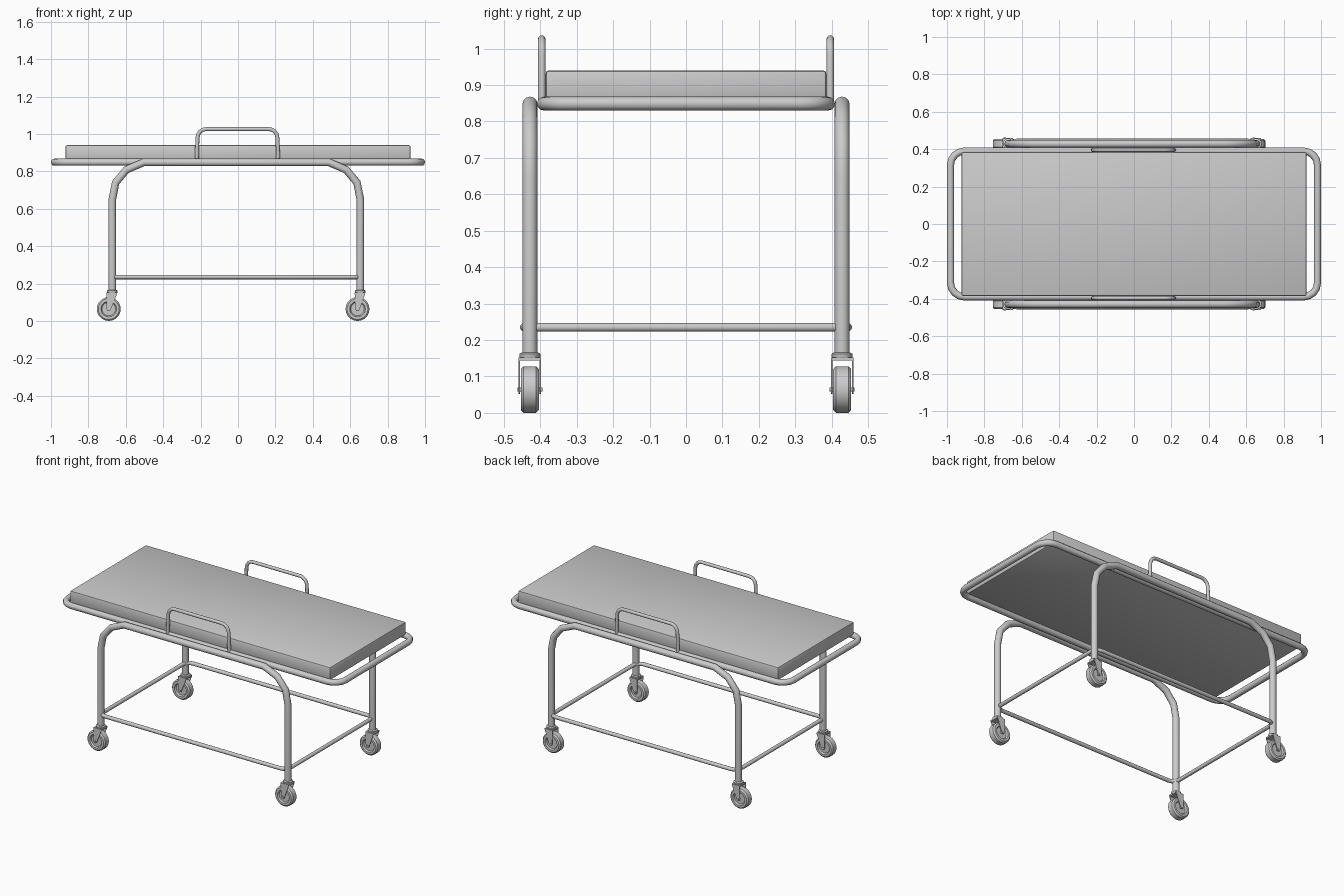
import bpy, bmesh, math
from mathutils import Vector, Matrix

if "Cube" in bpy.data.objects:
    bpy.data.objects.remove(bpy.data.objects["Cube"])


def smooth(obj, angle=40):
    bpy.ops.object.select_all(action='DESELECT')
    obj.select_set(True)
    bpy.context.view_layer.objects.active = obj
    bpy.ops.object.shade_smooth_by_angle(angle=math.radians(angle))


def fillet(points, radius, steps, closed):
    """Round the corners of a path with arcs."""
    pts = [Vector(p) for p in points]
    out = []
    for i, p in enumerate(pts):
        if not closed and i in (0, len(pts) - 1):
            out.append(p)
            continue
        a = (pts[i - 1] - p).normalized()
        b = (pts[(i + 1) % len(pts)] - p).normalized()
        for k in range(steps + 1):
            t = math.pi / 2 * k / steps
            out.append(p + a * radius * (1 - math.sin(t)) + b * radius * (1 - math.cos(t)))
    return out


def tube(name, points, r, closed=False, corner=0, steps=4, res=4):
    pts = fillet(points, corner, steps, closed) if corner else points
    cu = bpy.data.curves.new(name, 'CURVE')
    cu.dimensions = '3D'
    cu.bevel_depth = r
    cu.bevel_resolution = res
    cu.use_fill_caps = True
    sp = cu.splines.new('POLY')
    sp.points.add(len(pts) - 1)
    for q, p in zip(sp.points, pts):
        q.co = (*p, 1)
    sp.use_cyclic_u = closed
    obj = bpy.data.objects.new(name, cu)
    bpy.context.collection.objects.link(obj)
    bpy.ops.object.select_all(action='DESELECT')
    obj.select_set(True)
    bpy.context.view_layer.objects.active = obj
    bpy.ops.object.convert(target='MESH')
    obj = bpy.context.view_layer.objects.active
    smooth(obj)
    return obj


def mesh_object(name, bm):
    bmesh.ops.recalc_face_normals(bm, faces=bm.faces[:])
    me = bpy.data.meshes.new(name)
    bm.to_mesh(me)
    bm.free()
    obj = bpy.data.objects.new(name, me)
    bpy.context.collection.objects.link(obj)
    return obj


def box(name, lo, hi, bevel=0, segments=2):
    bm = bmesh.new()
    bmesh.ops.create_cube(bm, size=1)
    lo, hi = Vector(lo), Vector(hi)
    for v in bm.verts:
        v.co = (lo + hi) / 2 + v.co * (hi - lo)
    if bevel:
        bmesh.ops.bevel(bm, geom=bm.edges[:], offset=bevel, segments=segments,
                        profile=0.5, affect='EDGES')
    obj = mesh_object(name, bm)
    smooth(obj)
    return obj


def lathe(name, profile, centre, axis='Y', n=20):
    """Revolve (radius, height) points around an axis."""
    bm = bmesh.new()
    rings = []
    for r, h in profile:
        rings.append([bm.verts.new((r * math.cos(2 * math.pi * k / n),
                                    r * math.sin(2 * math.pi * k / n), h)) for k in range(n)])
    for a, b in zip(rings, rings[1:]):
        for k in range(n):
            bm.faces.new((a[k], a[(k + 1) % n], b[(k + 1) % n], b[k]))
    bm.faces.new(rings[0])
    bm.faces.new(rings[-1])
    rot = Matrix.Rotation(math.pi / 2, 4, 'X') if axis == 'Y' else Matrix()
    bm.transform(Matrix.Translation(centre) @ rot)
    obj = mesh_object(name, bm)
    smooth(obj)
    return obj


def plate(name, outline, y, thick):
    """Flat plate cut from an x-z outline."""
    bm = bmesh.new()
    f = bm.faces.new([bm.verts.new((x, y - thick / 2, z)) for x, z in outline])
    ext = bmesh.ops.extrude_face_region(bm, geom=[f])
    for v in ext['geom']:
        if isinstance(v, bmesh.types.BMVert):
            v.co.y += thick
    return mesh_object(name, bm)


# mattress
box("mattress", (-0.922, -0.385, 0.857), (0.922, 0.385, 0.94), 0.008)

# bed frame loop
tube("bed_frame", [(-0.981, -0.39, 0.849), (0.981, -0.39, 0.849),
                   (0.981, 0.39, 0.849), (-0.981, 0.39, 0.849)], 0.019, True, 0.075)

CX, LX, LY = -0.009, 0.663, 0.4285

# lower rail loop
tube("lower_rail", [(CX - LX, -0.444, 0.235), (CX + LX, -0.444, 0.235),
                    (CX + LX, 0.444, 0.235), (CX - LX, 0.444, 0.235)], 0.012, True, 0.045)

half_arch = [(LX, 0.155), (LX, 0.65), (0.645, 0.74), (0.588, 0.808), (0.495, 0.848)]
wheel_half = [(0.012, 0.016), (0.036, 0.016), (0.042, 0.025), (0.056, 0.025), (0.064, 0.017)]

for s, side in ((-1, "front"), (1, "back")):
    y = s * LY
    # side rail handle
    tube(side + "_handle", [(-0.221, s * 0.396, 0.85), (-0.215, s * 0.396, 1.026),
                            (0.209, s * 0.396, 1.026), (0.215, s * 0.396, 0.85)],
         0.0105, corner=0.045)
    # leg arch
    path = [(CX - x, y, z) for x, z in half_arch] + [(CX + x, y, z) for x, z in half_arch[::-1]]
    tube(side + "_leg_arch", path, 0.0205)

    for d, end in ((-1, "left"), (1, "right")):
        n = f"{side}_{end}_"
        lx, wx, wz = CX + d * LX, d * 0.665 - 0.026, 0.064
        # caster collar and fork crown
        lathe(n + "caster_collar", [(0.027, 0.15), (0.029, 0.154), (0.029, 0.162), (0.022, 0.166)],
              (lx, y, 0), 'Z', 16)
        box(n + "fork_crown", (lx - 0.03, y - 0.031, 0.144), (lx + 0.026, y + 0.031, 0.152))
        # wheel with recessed hub
        lathe(n + "wheel", [(r, -h) for r, h in wheel_half] + wheel_half[::-1], (wx, y, wz))
        # axle bolt
        lathe(n + "axle", [(0.006, -0.034), (0.006, 0.034)], (wx, y, wz), n=10)
        # fork sides
        for k in (-1, 1):
            plate(n + "fork_side", [(lx - 0.03, 0.146), (wx - 0.012, wz), (wx - 0.008, wz - 0.009),
                                    (wx, wz - 0.012), (wx + 0.008, wz - 0.009),
                                    (wx + 0.012, wz), (lx + 0.026, 0.146)],
                  y + k * 0.029, 0.004)
